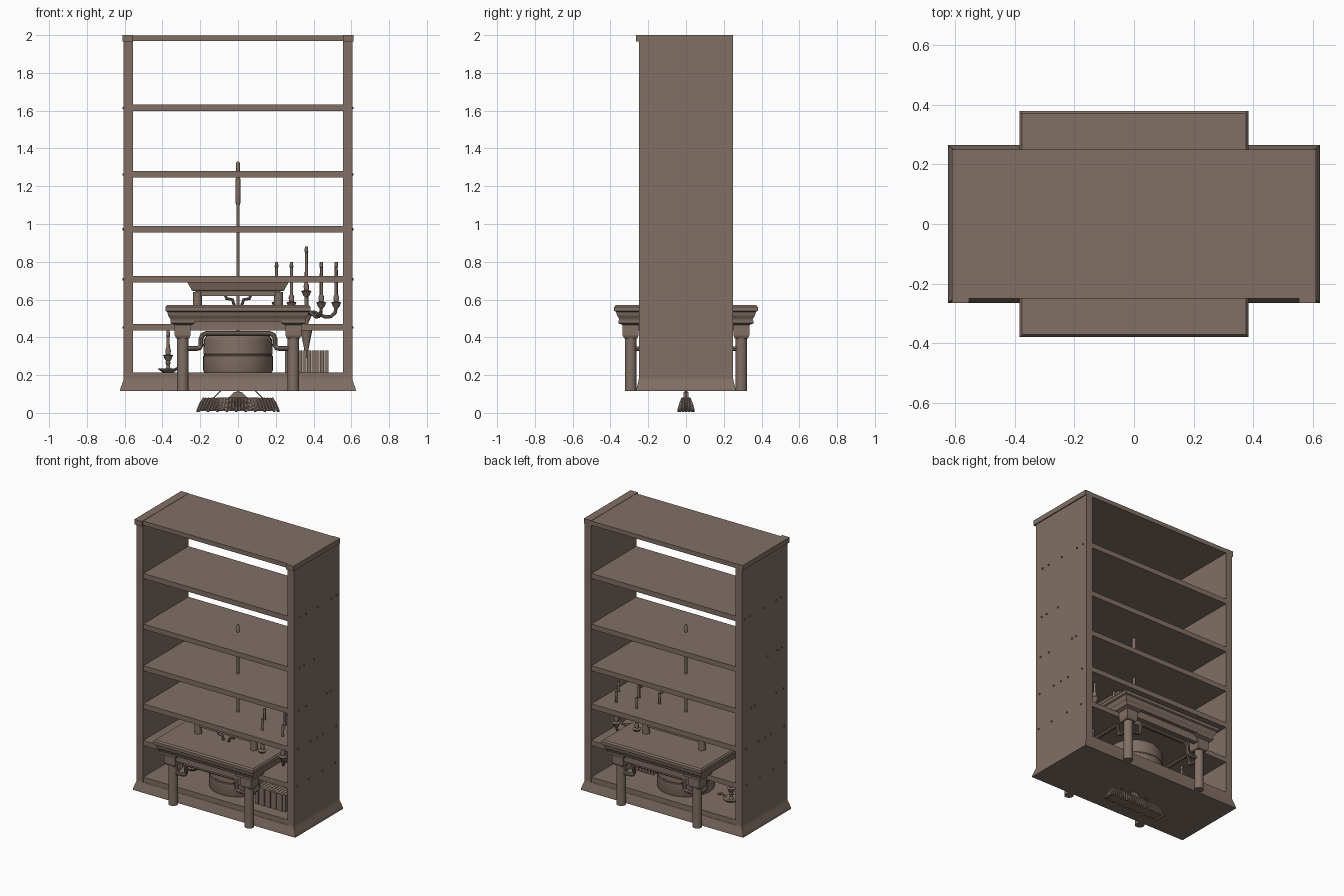
import bpy, bmesh, math
from mathutils import Vector

cube = bpy.data.objects.get("Cube")
if cube:
    bpy.data.objects.remove(cube, do_unlink=True)

wood = bpy.data.materials.new("brown_wood")
wood.use_nodes = True
wood.diffuse_color = (0.22, 0.16, 0.13, 1)
wood.node_tree.nodes["Principled BSDF"].inputs["Base Color"].default_value = wood.diffuse_color


def finish(name, bm, smooth=False):
    bmesh.ops.recalc_face_normals(bm, faces=bm.faces)
    mesh = bpy.data.meshes.new(name)
    bm.to_mesh(mesh)
    bm.free()
    mesh.materials.append(wood)
    obj = bpy.data.objects.new(name, mesh)
    bpy.context.collection.objects.link(obj)
    if smooth:
        bpy.ops.object.select_all(action="DESELECT")
        obj.select_set(True)
        bpy.context.view_layer.objects.active = obj
        bpy.ops.object.shade_smooth_by_angle()
    return obj


def skin(bm, rings):
    """Bridge equal rings and cap both ends."""
    loops = [[bm.verts.new(p) for p in ring] for ring in rings]
    for low, high in zip(loops, loops[1:]):
        for i in range(len(low)):
            j = (i + 1) % len(low)
            bm.faces.new((low[i], low[j], high[j], high[i]))
    bm.faces.new(loops[0])
    bm.faces.new(loops[-1])


def loft(name, levels, x=0, y=0):
    """Stack of rectangles given as half width, half depth, height."""
    bm = bmesh.new()
    skin(bm, [[(x + sx * w, y + sy * d, z) for sx, sy in ((-1, -1), (1, -1), (1, 1), (-1, 1))]
              for w, d, z in levels])
    return finish(name, bm)


def box(name, x1, x2, y1, y2, z1, z2):
    w, d = (x2 - x1) / 2, (y2 - y1) / 2
    return loft(name, [(w, d, z1), (w, d, z2)], x1 + w, y1 + d)


def lathe(name, profile, x=0, y=0, sides=24):
    """Turned part from radius, height pairs."""
    bm = bmesh.new()
    turns = [math.tau * i / sides for i in range(sides)]
    skin(bm, [[(x + r * math.cos(a), y + r * math.sin(a), z) for a in turns] for r, z in profile])
    return finish(name, bm, True)


def tube(name, path, radius, sides=10):
    """Round bar swept along a path."""
    bm = bmesh.new()
    pts = [Vector(p) for p in path]
    rings = []
    for i, p in enumerate(pts):
        along = (pts[min(i + 1, len(pts) - 1)] - pts[max(i - 1, 0)]).normalized()
        ref = Vector((0, 0, 1)) if abs(along.z) < 0.99 else Vector((1, 0, 0))
        if path_is_flat_y(pts):
            ref = Vector((0, 1, 0))
        u = along.cross(ref).normalized()
        v = along.cross(u)
        rings.append([p + radius * (u * math.cos(a) + v * math.sin(a))
                      for a in (math.tau * k / sides for k in range(sides))])
    skin(bm, rings)
    return finish(name, bm, True)


def path_is_flat_y(pts):
    return max(p.y for p in pts) - min(p.y for p in pts) < 1e-5


# Open cabinet: plinth, sides, shelves, top
loft("plinth", [(0.625, 0.265, 0.115), (0.622, 0.262, 0.13), (0.608, 0.252, 0.17), (0.605, 0.25, 0.18)])
for side, s in (("left", 1), ("right", -1)):
    a, b = sorted((s * 0.555, s * 0.605))
    box(side + "_side_panel", a, b, -0.25, 0.25, 0.17, 1.97)
    a, b = sorted((s * 0.555, s * 0.612))
    box(side + "_top_cap", a, b, -0.265, 0.25, 1.965, 2)
box("top_panel", -0.556, 0.556, -0.25, 0.25, 1.968, 1.998)
shelf_tops = (0.215, 0.47, 0.725, 0.99, 1.28, 1.632)
for z in shelf_tops:
    box("shelf", -0.556, 0.556, -0.248, 0.248, z - 0.035, z)

# Screw heads on the outer sides
screw_rows = ((-0.22, -0.09, 0.06, 0.2), (-0.21, -0.07, 0, 0.07, 0.21), (-0.2, -0.12, 0.11, 0.15),
              (-0.19, -0.14, -0.03), (-0.18, -0.12, 0.01, 0.16, 0.22))
for z, row in zip(shelf_tops[1:], screw_rows):
    for y in row:
        for s in (-1, 1):
            tube("screw_head", [(s * 0.6, y, z - 0.018), (s * 0.611, y, z - 0.018)], 0.006, 8)

# Large square table through the cabinet
loft("table_top", [(0.355, 0.35, 0.485), (0.36, 0.355, 0.5), (0.37, 0.365, 0.515), (0.375, 0.37, 0.535),
                   (0.385, 0.38, 0.54), (0.385, 0.38, 0.56), (0.377, 0.372, 0.57)])
for s in (-1, 1):
    a, b = sorted((s * 0.29, s * 0.325))
    box("apron_long", -0.325, 0.325, a, b, 0.435, 0.49)
    box("apron_side", a, b, -0.29, 0.29, 0.435, 0.49)
    for t in (-1, 1):
        x, y = s * 0.293, t * 0.293
        lathe("table_leg", [(0.03, 0.115), (0.03, 0.49)], x, y)
        loft("corner_bracket", [(0.035, 0.035, 0.395), (0.042, 0.042, 0.41), (0.042, 0.042, 0.465),
                                (0.065, 0.065, 0.475), (0.065, 0.065, 0.49)], x, y)

# Humped stretchers, one on each side of the table
half = [(-0.29, 0.34), (-0.22, 0.34), (-0.203, 0.345), (-0.195, 0.36), (-0.195, 0.395),
        (-0.188, 0.412), (-0.17, 0.42)]
hump = half + [(-u, z) for u, z in reversed(half)]
for s in (-1, 1):
    tube("long_stretcher", [(u, s * 0.293, z) for u, z in hump], 0.013)
    tube("side_stretcher", [(s * 0.293, u, z) for u, z in hump], 0.013).data.update()

# Drum on the lowest shelf
lathe("drum", [(0.18, 0.215), (0.184, 0.225), (0.184, 0.3), (0.181, 0.303), (0.181, 0.308), (0.184, 0.311),
               (0.18, 0.39), (0.165, 0.41)], sides=48)

# Small table standing on the large one
loft("small_table_top", [(0.225, 0.145, 0.62), (0.225, 0.145, 0.645), (0.245, 0.16, 0.647),
                         (0.25, 0.165, 0.66), (0.268, 0.175, 0.69), (0.268, 0.175, 0.705)])
for s in (-1, 1):
    for t in (-1, 1):
        lathe("small_table_leg", [(0.024, 0.565), (0.024, 0.64)], s * 0.215, t * 0.13)
    tube("small_table_brace", [(s * 0.07, -0.13, 0.63), (s * 0.06, -0.13, 0.605), (s * 0.03, -0.13, 0.6),
                               (s * 0.02, -0.13, 0.57)], 0.008)

# Upright dust mop passing through the middle
lathe("mop_handle", [(0.009, 0.07), (0.009, 1.1), (0.012, 1.11), (0.013, 1.18), (0.012, 1.24),
                     (0.009, 1.25), (0.01, 1.32), (0.006, 1.33)], sides=16)
loft("mop_head", [(0.2, 0.036, 0.01), (0.19, 0.028, 0.05), (0.18, 0.02, 0.078), (0.05, 0.014, 0.082),
                  (0.02, 0.012, 0.11)])
strands = 26
for s in (-1, 1):
    tube("mop_wire", [(s * 0.14, 0, 0.07), (s * 0.09, 0, 0.118)], 0.003, 6)
    for i in range(strands):
        u = 2 * i / (strands - 1) - 1
        tube("mop_strand", [(u * 0.18, s * 0.018, 0.078), (u * 0.195, s * 0.03, 0.045),
                            (u * 0.21, s * 0.038, 0.006 + 0.006 * (i % 3))], 0.007, 6)
    for i in range(5):
        y = (i - 2) * 0.013
        tube("mop_end_strand", [(s * 0.18, y * 0.6, 0.075), (s * 0.2, y, 0.045),
                                (s * 0.215, y * 1.2, 0.006)], 0.007, 6)


# Candles with cups
def candle(x, y, z, height):
    lathe("candle_cup", [(0.006, z), (0.016, z + 0.01), (0.024, z + 0.03), (0.028, z + 0.034),
                         (0.012, z + 0.04), (0.015, z + 0.06), (0.011, z + 0.075)], x, y, 14)
    lathe("candle", [(0.009, z + 0.07), (0.008, z + height - 0.03), (0.01, z + height - 0.028),
                     (0.008, z + height)], x, y, 12)


# Branched candelabrum
cx = 0.362
lathe("candelabrum_stem", [(0.006, 0.29), (0.012, 0.34), (0.028, 0.42), (0.032, 0.44), (0.014, 0.45),
                           (0.012, 0.48), (0.026, 0.51), (0.026, 0.53), (0.01, 0.55), (0.01, 0.62)], cx, 0, 18)
candle(cx, 0, 0.61, 0.27)
arm = [(0.01, 0.52), (0.04, 0.535), (0.07, 0.52), (0.1, 0.508), (0.13, 0.51), (0.152, 0.53), (0.158, 0.56)]
for k in range(6):
    c, s = math.cos(k * math.pi / 3), math.sin(k * math.pi / 3)
    tube("candelabrum_arm", [(cx + r * c, r * s, z) for r, z in arm], 0.009, 8)
    candle(cx + 0.158 * c, 0.158 * s, 0.55, 0.25)

# Candlestick with a saucer on the lowest shelf
lathe("candlestick_saucer", [(0.03, 0.215), (0.05, 0.228), (0.055, 0.235), (0.015, 0.228), (0.008, 0.25),
                             (0.014, 0.265), (0.007, 0.28)], -0.37, 0.03, 20)
candle(-0.37, 0.03, 0.27, 0.165)
tube("candlestick_handle", [(-0.33, 0.03, 0.23), (-0.3, 0.03, 0.245), (-0.27, 0.03, 0.235)], 0.008)

# Row of books on the lowest shelf
books = 10
for i in range(books):
    x = 0.25 + i * 0.023
    box("book", x, x + 0.021, -0.165 + 0.004 * (i % 2), 0, 0.214, 0.33)
